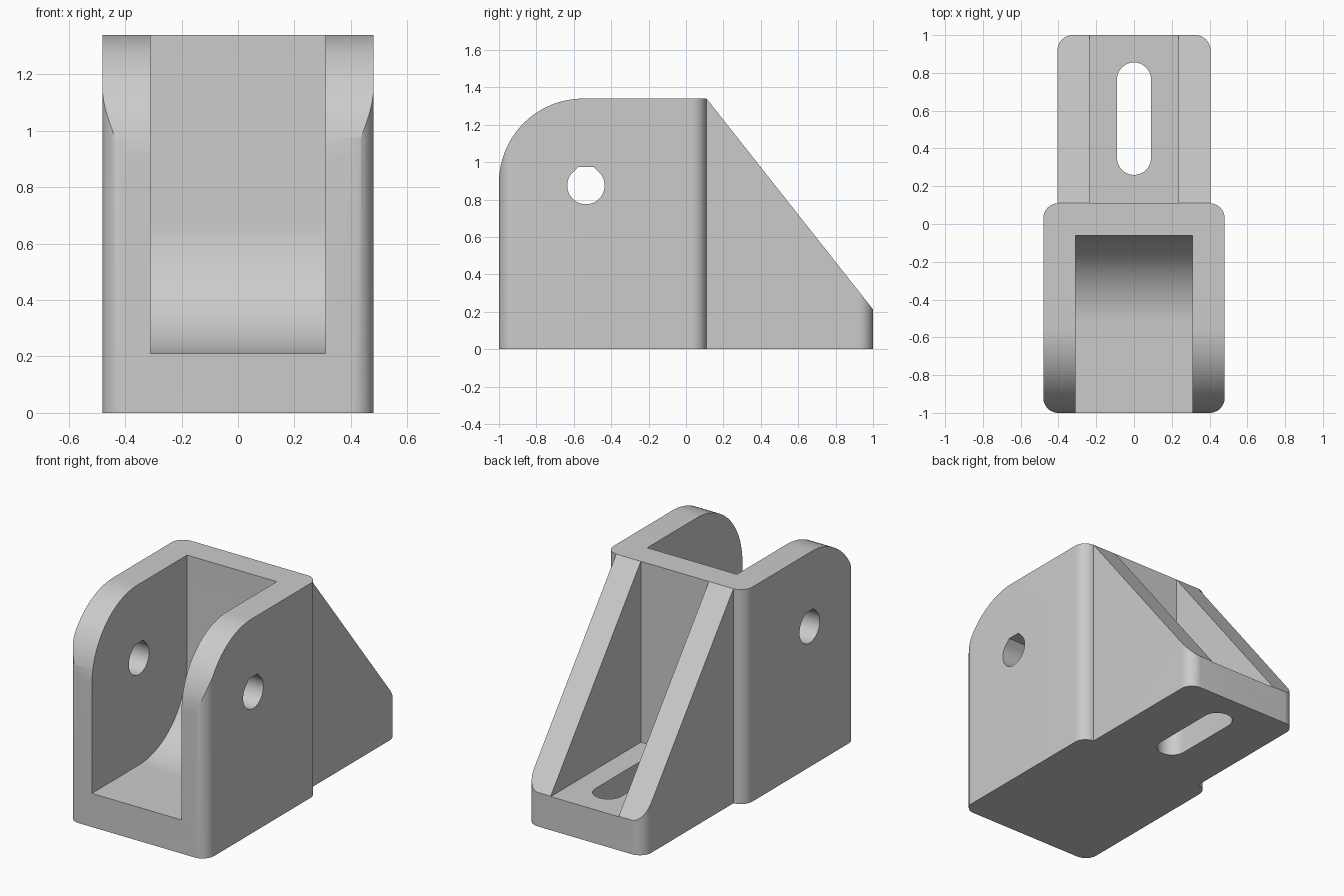
import bpy, bmesh
from math import sin, cos, radians, pi

old = bpy.data.objects.get("Cube")
if old:
    bpy.data.objects.remove(old, do_unlink=True)

grey = bpy.data.materials.new("plain grey")
grey.use_nodes = True
colour = (0.6, 0.6, 0.6, 1)
grey.diffuse_color = colour
grey.node_tree.nodes["Principled BSDF"].inputs["Base Color"].default_value = colour


def arc(cx, cy, r, start, end, steps=14):
    """Points along an arc, angles in degrees."""
    angles = [radians(start + (end - start) * i / steps) for i in range(steps + 1)]
    return [(cx + r * cos(a), cy + r * sin(a)) for a in angles]


def prism(name, outline, low, high, axis):
    """Extrude an outline along z (outline in x, y) or along x (outline in y, z)."""
    bm = bmesh.new()
    place = (lambda p: (p[0], p[1], low)) if axis == "z" else (lambda p: (low, p[0], p[1]))
    face = bm.faces.new([bm.verts.new(place(p)) for p in outline])
    grown = bmesh.ops.extrude_face_region(bm, geom=[face])
    move = (0, 0, high - low) if axis == "z" else (high - low, 0, 0)
    verts = [v for v in grown["geom"] if isinstance(v, bmesh.types.BMVert)]
    bmesh.ops.translate(bm, verts=verts, vec=move)
    bmesh.ops.recalc_face_normals(bm, faces=bm.faces)
    mesh = bpy.data.meshes.new(name)
    bm.to_mesh(mesh)
    bm.free()
    mesh.materials.append(grey)
    obj = bpy.data.objects.new(name, mesh)
    bpy.context.collection.objects.link(obj)
    return obj


def combine(target, tool, operation):
    """Apply a boolean and discard the tool."""
    tool.hide_render = True
    mod = target.modifiers.new(operation, "BOOLEAN")
    mod.operation, mod.solver, mod.object = operation, "EXACT", tool
    bpy.context.view_layer.objects.active = target
    bpy.ops.object.modifier_apply(modifier=mod.name)
    bpy.data.objects.remove(tool, do_unlink=True)


TOP, FLOOR, JOIN, R = 1.34, 0.21, 0.11, 0.08

# Clevis body: rounded plan crossed with a side profile with a large front round
w = 0.48
plan = (arc(-w + R, -1 + R, R, 180, 270) + arc(w - R, -1 + R, R, 270, 360)
        + arc(w - R, JOIN - R, R, 0, 90) + arc(-w + R, JOIN - R, R, 90, 180))
body = prism("clevis_bracket", plan, 0, TOP, "z")
side = [(-1.1, -0.1), (0.3, -0.1), (0.3, 1.5), (-0.55, 1.5)]
side += arc(-0.55, TOP - 0.45, 0.45, 90, 180, 24) + [(-1.1, TOP - 0.45)]
# The front round is removed as a corner cutter, leaving flat faces untouched
corner = arc(-0.55, TOP - 0.45, 0.45, 90, 180, 24) + [(-1.1, TOP - 0.45), (-1.1, 1.5), (-0.55, 1.5)]
combine(body, prism("front_round_cutter", corner, -1, 1, "x"), "DIFFERENCE")

# Channel between the cheeks, with a curved floor at the back
channel = [(-1.2, FLOOR)] + arc(-0.53, FLOOR + 0.47, 0.47, -90, 0, 24) + [(-0.06, 1.6), (-1.2, 1.6)]
combine(body, prism("channel_cutter", channel, -0.31, 0.31, "x"), "DIFFERENCE")

# Pin hole with a truncated teardrop top
hy, hz, hr = -0.535, 0.875, 0.1
flat = hr * (2 ** 0.5 - 1)
hole = arc(hy, hz, hr, 135, 405, 36) + [(hy + flat, hz + hr), (hy - flat, hz + hr)]
combine(body, prism("pin_hole_cutter", hole, -1, 1, "x"), "DIFFERENCE")

# Rear foot with sloping side gussets
w, back = 0.405, 0.05
plan = [(-w, back), (w, back)] + arc(w - R, 1 - R, R, 0, 90) + arc(-w + R, 1 - R, R, 90, 180)
foot = prism("rear_foot", plan, 0, TOP, "z")
slope = [(JOIN, TOP), (1, FLOOR + 0.003), (1.1, FLOOR - 0.124), (1.1, 1.6), (JOIN, 1.6)]
combine(foot, prism("slope_cutter", slope, -1, 1, "x"), "DIFFERENCE")
pocket = [(0, FLOOR), (1.2, FLOOR), (1.2, 1.6), (0, 1.6)]
combine(foot, prism("pocket_cutter", pocket, -0.235, 0.235, "x"), "DIFFERENCE")

# Mounting slot through the foot
slot = arc(0, 0.765, 0.09, 0, 180, 20) + arc(0, 0.35, 0.09, 180, 360, 20)
combine(foot, prism("slot_cutter", slot, -1, 1, "z"), "DIFFERENCE")

# Join into one casting and keep only the true edges sharp
combine(body, foot, "UNION")
bpy.ops.object.select_all(action="DESELECT")
body.select_set(True)
bpy.context.view_layer.objects.active = body
bpy.ops.object.shade_smooth_by_angle(angle=radians(25))
